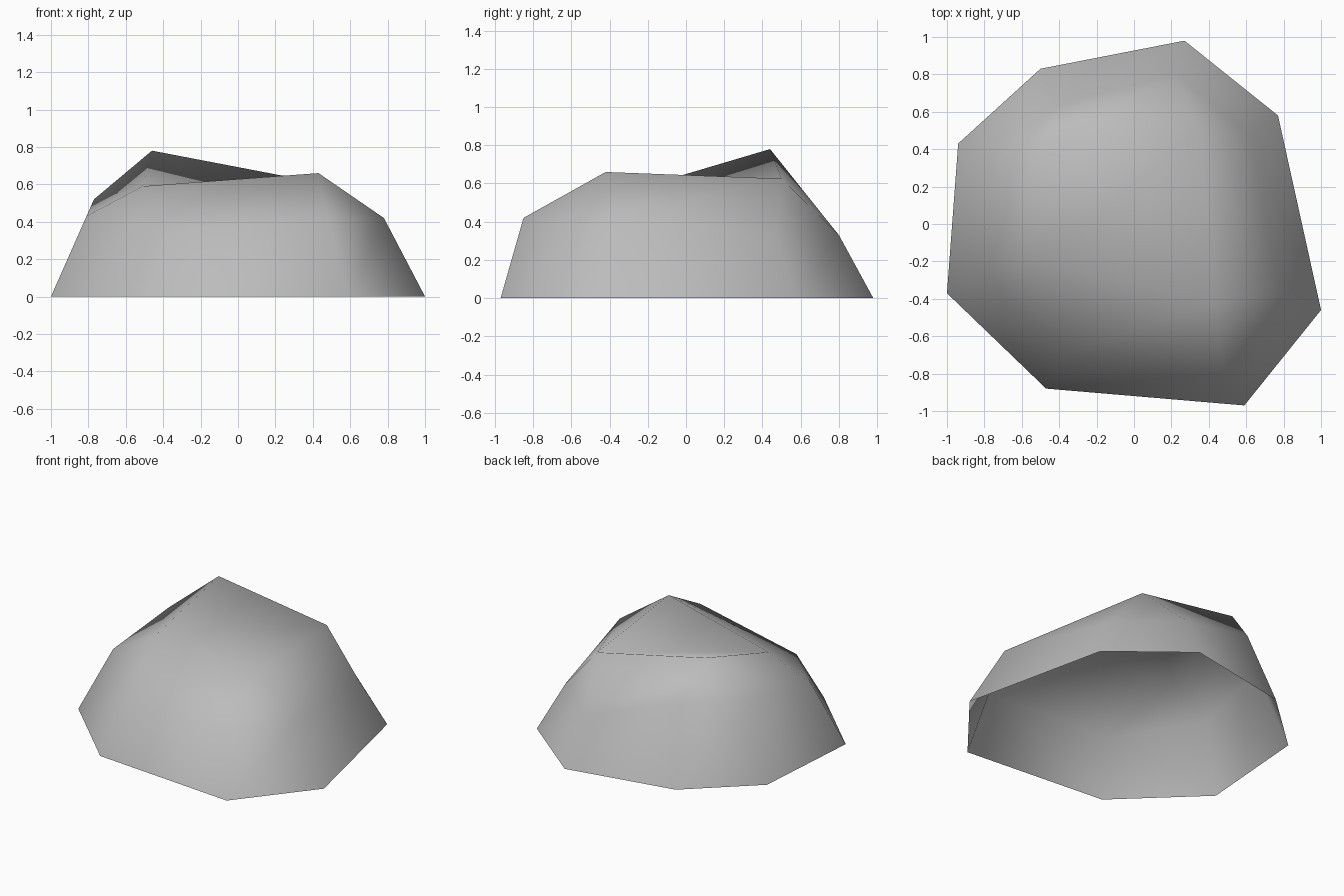
import bpy
import bmesh

default_cube = bpy.data.objects.get("Cube")
if default_cube:
    bpy.data.objects.remove(default_cube, do_unlink=True)


def flat_material(name, color):
    material = bpy.data.materials.new(name)
    material.use_nodes = True
    material.diffuse_color = color
    for node in material.node_tree.nodes:
        if node.type == "BSDF_PRINCIPLED":
            node.inputs["Base Color"].default_value = color
    return material


# Rings run counterclockwise from the right-hand side of the front
ground_outline = [(-1, -.37), (-.47, -.88), (.59, -.97), (1, -.46),
                  (.77, .58), (.27, .98), (-.5, .83), (-.94, .43)]
shoulder_ring = [(-.81, -.25, .43), (-.38, -.7, .35), (.48, -.85, .42), (.78, -.37, .42),
                 (.62, .47, .32), (.22, .8, .33), (-.42, .64, .53), (-.77, .32, .52)]
crown_corners = [(-.51, -.2, .59), (.43, -.42, .66), (.35, .5, .625), (-.46, .44, .78)]

bm = bmesh.new()
ground = [bm.verts.new((x, y, 0)) for x, y in ground_outline]
shoulder = [bm.verts.new(point) for point in shoulder_ring]
crown = [bm.verts.new(point) for point in crown_corners]

# Steep lower walls, open underneath
sides = len(ground)
for i in range(sides):
    j = (i + 1) % sides
    bm.faces.new((ground[i], ground[j], shoulder[j], shoulder[i]))

# Sloping upper facets: one triangle per crown corner, one quad per crown edge
corners = len(crown)
for i, corner in enumerate(crown):
    first, second = shoulder[2 * i], shoulder[2 * i + 1]
    following = shoulder[(2 * i + 2) % sides]
    bm.faces.new((first, second, corner))
    bm.faces.new((second, following, crown[(i + 1) % corners], corner))

# Crown folded along a shallow valley
front_right, front_left, back_left, peak = crown
bm.faces.new((front_right, front_left, back_left))
bm.faces.new((front_right, back_left, peak))

for face in bm.faces:
    face.smooth = True

mesh = bpy.data.meshes.new("boulder")
bm.to_mesh(mesh)
bm.free()
mesh.materials.append(flat_material("stone grey", (.5, .5, .5, 1)))
boulder = bpy.data.objects.new("boulder", mesh)
bpy.context.collection.objects.link(boulder)
